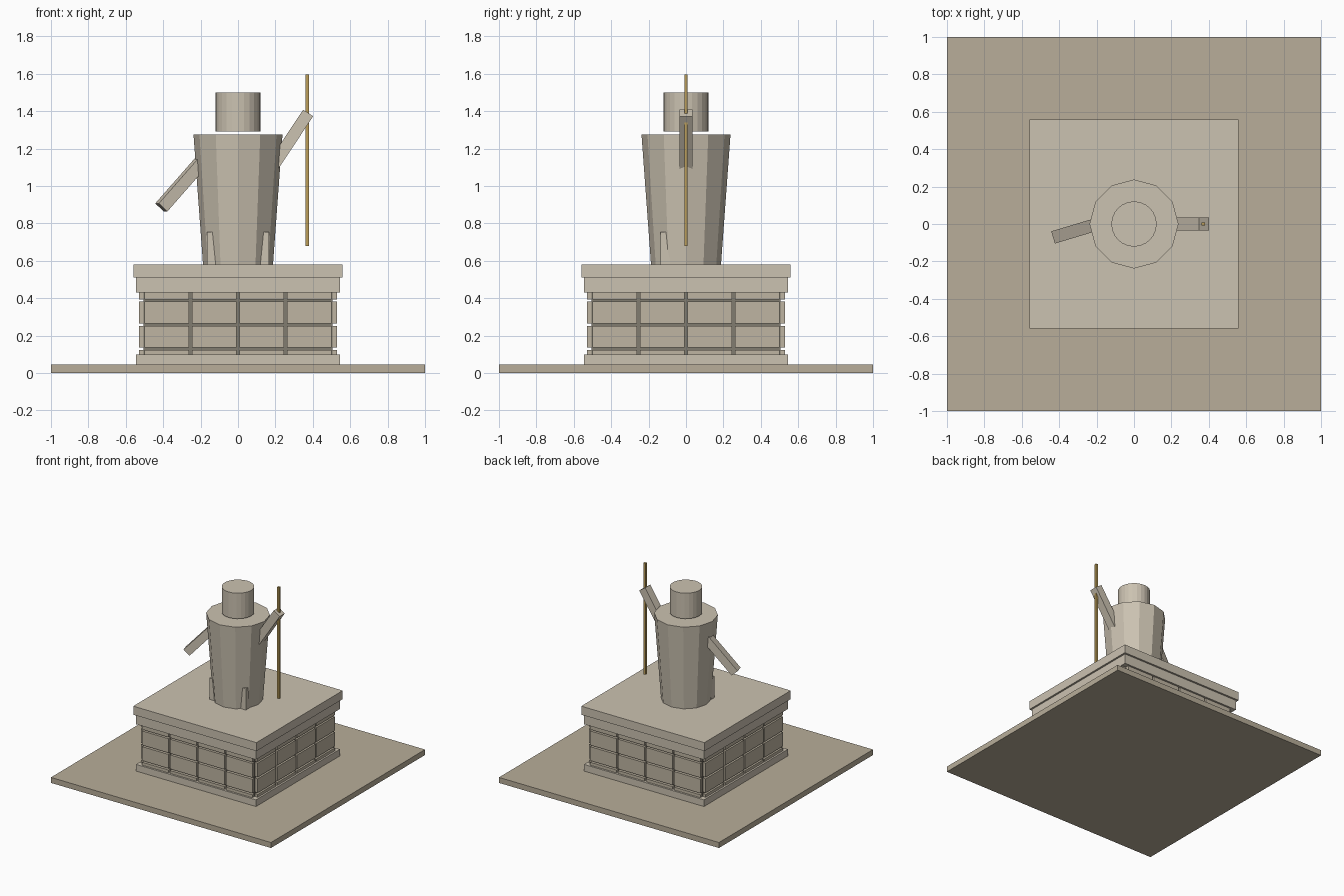
import bpy
import math
from mathutils import Matrix, Vector

if "Cube" in bpy.data.objects:
    bpy.data.objects.remove(bpy.data.objects["Cube"])


def material(name, rgb):
    m = bpy.data.materials.new(name)
    m.diffuse_color = (*rgb, 1)
    m.use_nodes = True
    m.node_tree.nodes["Principled BSDF"].inputs["Base Color"].default_value = m.diffuse_color
    return m


STONE = material("stone", (0.60, 0.54, 0.44))
BLOCK = material("block_stone", (0.52, 0.46, 0.36))
GROUND = material("paving", (0.48, 0.42, 0.32))
MORTAR = material("mortar", (0.22, 0.20, 0.16))
GOLD = material("gold", (0.50, 0.34, 0.10))


def finish(name, mat):
    ob = bpy.context.object
    ob.name = name
    ob.data.materials.append(mat)
    return ob


def box(name, lo, hi, mat):
    lo, hi = Vector(lo), Vector(hi)
    bpy.ops.mesh.primitive_cube_add(size=1)
    ob = finish(name, mat)
    ob.data.transform(Matrix.Translation((lo + hi) / 2) @ Matrix.Diagonal((*(hi - lo), 1)))
    return ob


def slab(name, half, z0, z1, mat):
    return box(name, (-half, -half, z0), (half, half, z1), mat)


def limb(name, start, end, width, thick, mat):
    # square bar between two points, one cross axis kept horizontal
    start, end = Vector(start), Vector(end)
    d = (end - start).normalized()
    side = Vector((0, 0, 1)).cross(d).normalized()
    rot = Matrix((side, d.cross(side), d)).transposed().to_4x4()
    bpy.ops.mesh.primitive_cube_add(size=1)
    ob = finish(name, mat)
    ob.data.transform(Matrix.Translation((start + end) / 2) @ rot
                      @ Matrix.Diagonal((width, thick, (end - start).length, 1)))
    return ob


# Pedestal
slab("ground_slab", 1.0, 0.0, 0.045, GROUND)
slab("plinth_base", 0.545, 0.045, 0.10, STONE)
slab("mortar_core", 0.505, 0.10, 0.43, MORTAR)
slab("cornice", 0.545, 0.43, 0.51, STONE)
slab("top_slab", 0.56, 0.51, 0.58, STONE)

# Stone blocks with open joints on all four faces
rows = [(0.10, 0.124), (0.137, 0.252), (0.265, 0.381), (0.393, 0.43)]
cols = [-0.508, -0.254, 0.0, 0.254, 0.508]
gap = 0.007
for face in range(4):
    turn = Matrix.Rotation(face * math.pi / 2, 4, 'Z')
    for r, (z0, z1) in enumerate(rows):
        for c, (x0, x1) in enumerate(zip(cols, cols[1:])):
            b = box(f"block_{face}_{r}_{c}", (x0 + gap, -0.53, z0),
                    (x1 - gap, -0.50, z1), BLOCK)
            b.data.transform(turn)

# Robed body: twelve-sided, wider at the shoulders
bpy.ops.mesh.primitive_cone_add(vertices=12, radius1=0.187, radius2=0.238,
                                depth=0.695, location=(0, 0, 0.9275))
finish("robe", STONE)

# Head floats just above the shoulders
bpy.ops.mesh.primitive_cylinder_add(vertices=24, radius=0.121, depth=0.21,
                                    location=(0, 0, 1.395))
finish("head", STONE)

# Robe folds at the front
for side, label in ((-1, "left"), (1, "right")):
    x = sorted((side * 0.11, side * 0.166))
    box(f"robe_fold_{label}", (x[0], -0.136, 0.57), (x[1], -0.085, 0.755), STONE)

# Arms and staff
limb("raised_arm", (0.15, 0, 1.05), (0.375, 0, 1.39), 0.068, 0.064, STONE)
limb("lowered_arm", (-0.16, 0.01, 1.17), (-0.41, -0.065, 0.885), 0.068, 0.064, STONE)
box("staff", (0.362, -0.009, 0.68), (0.38, 0.009, 1.595), GOLD)
